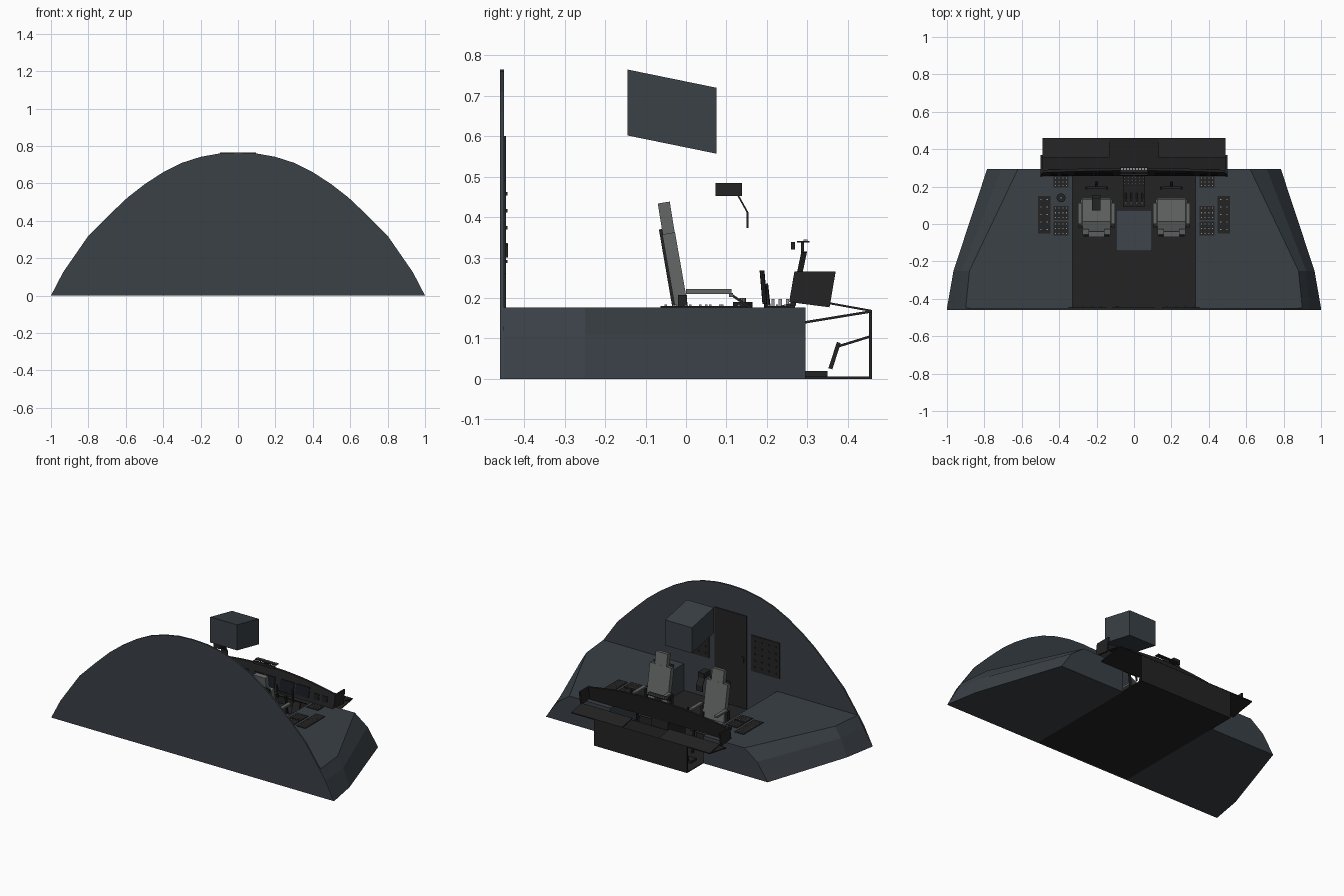
import bpy, bmesh, math
from mathutils import Vector, Matrix

cube = bpy.data.objects.get("Cube")
if cube:
    bpy.data.objects.remove(cube, do_unlink=True)


def material(name, r, g, b):
    m = bpy.data.materials.new(name)
    m.use_nodes = True
    m.diffuse_color = (r, g, b, 1)
    m.node_tree.nodes["Principled BSDF"].inputs["Base Color"].default_value = (r, g, b, 1)
    return m


SLATE = material("slate_shell", .042, .052, .062)
BLACK = material("matte_black", .017, .017, .017)
GREY = material("seat_grey", .13, .135, .135)
LIGHT = material("button_grey", .3, .3, .3)
SCREEN = material("screen_dark", .008, .01, .014)


def finish(name, bm, mat):
    bmesh.ops.recalc_face_normals(bm, faces=bm.faces)
    me = bpy.data.meshes.new(name)
    bm.to_mesh(me)
    bm.free()
    me.materials.append(mat)
    ob = bpy.data.objects.new(name, me)
    bpy.context.collection.objects.link(ob)
    return ob


def add_box(bm, lo, hi):
    lo, hi = Vector(lo), Vector(hi)
    mat = Matrix.Translation((lo + hi) / 2) @ Matrix.Diagonal((*(hi - lo), 1))
    bmesh.ops.create_cube(bm, size=1, matrix=mat)


def box(name, mat, lo, hi):
    bm = bmesh.new()
    add_box(bm, lo, hi)
    return finish(name, bm, mat)


def loft(name, mat, rings):
    """Closed solid through rings of matching points."""
    bm = bmesh.new()
    rows = [[bm.verts.new(p) for p in ring] for ring in rings]
    n = len(rows[0])
    for a, b in zip(rows, rows[1:]):
        for i in range(n):
            j = (i + 1) % n
            bm.faces.new((a[i], a[j], b[j], b[i]))
    bm.faces.new(rows[0])
    bm.faces.new(rows[-1])
    return finish(name, bm, mat)


def side_profile(name, mat, x0, x1, yz):
    """Side outline extruded across x."""
    return loft(name, mat, [[(x, y, z) for y, z in yz] for x in (x0, x1)])


def bar(name, mat, x0, x1, a, b, t):
    """Slab from a to b in the side plane with thickness t."""
    a, b = Vector(a), Vector(b)
    d = (b - a).normalized() * t / 2
    n = Vector((-d.y, d.x))
    return side_profile(name, mat, x0, x1, [a + n, b + n, b - n, a - n])


def rod(name, mat, a, b, r, sides=8):
    a, b = Vector(a), Vector(b)
    rot = (b - a).to_track_quat('Z', 'Y').to_matrix().to_4x4()
    bm = bmesh.new()
    bmesh.ops.create_cone(bm, cap_ends=True, segments=sides, radius1=r, radius2=r,
                          depth=(b - a).length, matrix=Matrix.Translation((a + b) / 2) @ rot)
    return finish(name, bm, mat)


def button_panel(name, x, y, w, d, z, cols, rows):
    """Console plate with a grid of small keys."""
    box(name, BLACK, (x - w / 2, y - d / 2, z), (x + w / 2, y + d / 2, z + .004))
    bm = bmesh.new()
    for i in range(cols):
        for j in range(rows):
            cx = x + w * ((i + .5) / cols - .5)
            cy = y + d * ((j + .5) / rows - .5)
            add_box(bm, (cx - .003, cy - .003, z), (cx + .003, cy + .003, z + .008))
    finish(name + "_keys", bm, LIGHT)


# Rear bulkhead with arched outline
half = [(1, 0), (.935, .125), (.8, .32), (.68, .44), (.59, .525), (.5, .595), (.4, .66),
        (.3, .71), (.2, .742), (.1, .76)]
arch = half + [(0, .765)] + [(-x, z) for x, z in reversed(half)]
loft("rear_bulkhead", SLATE, [[(x, y, z) for x, z in arch] for y in (-.46, -.45)])

# Door, handle and wall panels
box("door", BLACK, (-.115, -.451, .006), (.11, -.445, .6))
box("door_handle", BLACK, (-.1, -.446, .3), (-.08, -.44, .335))
for s, side in ((1, "left"), (-1, "right")):
    xs = sorted((s * .15, s * .35))
    box(side + "_wall_panel", BLACK, (xs[0], -.451, .26), (xs[1], -.445, .49))
    bm = bmesh.new()
    for i in range(4):
        for j in range(5):
            x, z = xs[0] + .025 + i * .05, .29 + j * .042
            add_box(bm, (x - .004, -.446, z - .004), (x + .004, -.442, z + .004))
    finish(side + "_wall_switches", bm, BLACK)

# Floor and foot well
box("floor", BLACK, (-.33, -.45, 0), (.33, .455, .006))
box("foot_well_front", BLACK, (-.33, .453, 0), (.33, .46, .17))
bar("foot_well_top", BLACK, -.49, .49, (.295, .14), (.46, .167), .006)

# Overhead unit
side_profile("overhead_unit", SLATE, -.095, .095,
             [(-.145, .765), (.075, .72), (.075, .557), (-.145, .602)])

# Instrument panel: leaning slab with an arched top
N = 16
lower, upper = [], []
for i in range(N + 1):
    x = -.49 + .98 * i / N
    z = .265 + .05 * (1 - (x / .49) ** 2)
    lower.append((x, .257, .18))
    upper.append((x, .257 + (z - .18) * .21, z))
outline = lower + upper[::-1]
loft("instrument_panel", BLACK, [[(x, y + o, z) for x, y, z in outline] for o in (0, .014)])


def panel_plate(name, mat, x, w, z0, z1, out=.004):
    ys = [.257 + (z - .18) * .21 for z in (z0, z1)]
    side_profile(name, mat, x - w / 2, x + w / 2,
                 [(ys[0] - out, z0), (ys[1] - out, z1), (ys[1], z1), (ys[0], z0)])


for k, x in enumerate((-.27, -.16, -.04, .04, .16, .27)):
    w = .07 if abs(x) < .1 else .095
    panel_plate("display_%d" % k, SCREEN, x, w, .2, .265)
for x in (-.4, .4):
    for dx in (-.03, .03):
        panel_plate("small_gauge", SCREEN, x + dx, .035, .205, .24)

# Mode control unit over the panel
box("control_unit", BLACK, (-.075, .26, .32), (.075, .27, .338))
box("control_unit_cap", BLACK, (-.075, .275, .337), (.075, .305, .341))
box("control_unit_stem", BLACK, (-.02, .284, .3), (.02, .292, .338))
bm = bmesh.new()
for i in range(9):
    x = -.064 + i * .016
    add_box(bm, (x - .005, .29, .34), (x + .005, .3, .345))
finish("control_unit_keys", bm, LIGHT)

# Centre pedestal with levers
side_profile("centre_pedestal", BLACK, -.06, .06,
             [(.09, 0), (.27, 0), (.27, .19), (.2, .172), (.09, .16)])
for x in (-.045, -.015, .015, .045):
    bar("thrust_lever", BLACK, x - .004, x + .004, (.165, .172), (.112, .208), .006)
    box("lever_knob", GREY, (x - .007, .106, .203), (x + .007, .116, .212))
bm = bmesh.new()
for i in range(6):
    for j in range(3):
        x, y = -.05 + i * .02, .215 + j * .018
        add_box(bm, (x - .004, y - .004, .17), (x + .004, y + .004, .197))
finish("pedestal_keys", bm, LIGHT)

for s, side in ((1, "left"), (-1, "right")):
    # Side consoles following the shell
    stations = [(-.45, 1, .94, .9), (-.25, .965, .92, .88), (.295, .785, .71, .62)]
    loft(side + "_console", SLATE,
         [[(s * .33, y, 0), (s * a, y, 0), (s * b, y, .11), (s * c, y, .176), (s * .33, y, .176)]
          for y, a, b, c in stations])
    for k, (x, y, w, d, c, r) in enumerate([(.39, .225, .08, .06, 4, 3), (.39, .06, .08, .075, 4, 3),
                                            (.39, -.025, .08, .075, 4, 3), (.48, .05, .065, .2, 2, 5)]):
        button_panel("%s_console_panel_%d" % (side, k), s * x, y, w, d, .176, c, r)

    # Panel end plates and shelf
    x = s * .495
    side_profile(side + "_panel_end", BLACK, x - .005, x + .005,
                 [(.255, .19), (.268, .265), (.37, .265), (.355, .177)])
    xs = sorted((s * .13, s * .49))
    bar(side + "_shelf", BLACK, xs[0], xs[1], (.355, .187), (.46, .168), .005)

    # Seat
    c = s * .2
    box(side + "_seat_base", BLACK, (c - .06, -.01, .005), (c + .06, .1, .09))
    cushion = box(side + "_seat_cushion", GREY, (c - .085, -.02, .09), (c + .085, .14, .135))
    bev = cushion.modifiers.new("soft_edge", 'BEVEL')
    bev.width = .01
    bar(side + "_seat_back", GREY, c - .075, c + .075, (0, .115), (-.043, .36), .032)
    bar(side + "_headrest", GREY, c - .042, c + .042, (-.042, .355), (-.055, .436), .03)
    bar(side + "_seat_shell", BLACK, c - .07, c + .07, (-.02, .12), (-.063, .37), .008)
    for dx in (-.088, .088):
        box(side + "_armrest", GREY, (c + dx - .011, 0, .21), (c + dx + .011, .113, .222))
        box(side + "_armrest_pivot", BLACK, (c + dx - .008, -.02, .12), (c + dx + .008, .002, .207))

    # Control yoke
    rod(side + "_yoke_column", BLACK, (c, .22, .005), (c, .195, .235), .008)
    box(side + "_yoke_bar", BLACK, (c - .055, .188, .215), (c + .055, .2, .23))
    for dx in (-.055, .055):
        rod(side + "_yoke_horn", BLACK, (c + dx, .195, .185), (c + dx, .188, .268), .006)

    # Rudder pedals
    box(side + "_pedal_base", BLACK, (c - .08, .295, .005), (c + .08, .35, .02))
    for dx in (-.045, .045):
        bar(side + "_pedal", BLACK, c + dx - .025, c + dx + .025, (.357, .025), (.378, .09), .01)
        bar(side + "_pedal_rod", BLACK, c + dx - .004, c + dx + .004, (.375, .08), (.456, .105), .006)

# Steering tiller on the right-hand console
rod("tiller_base", BLACK, (-.39, .14, .176), (-.39, .14, .19), .024, 12)
rod("tiller_knob", GREY, (-.39, .14, .19), (-.39, .14, .2), .008)

# Head-up projector with folding arm
box("head_up_projector", BLACK, (-.225, .073, .452), (-.18, .138, .484))
bar("head_up_arm", BLACK, -.225, -.18, (.128, .455), (.153, .41), .004)
bar("head_up_plate", BLACK, -.225, -.18, (.152, .412), (.152, .373), .004)
